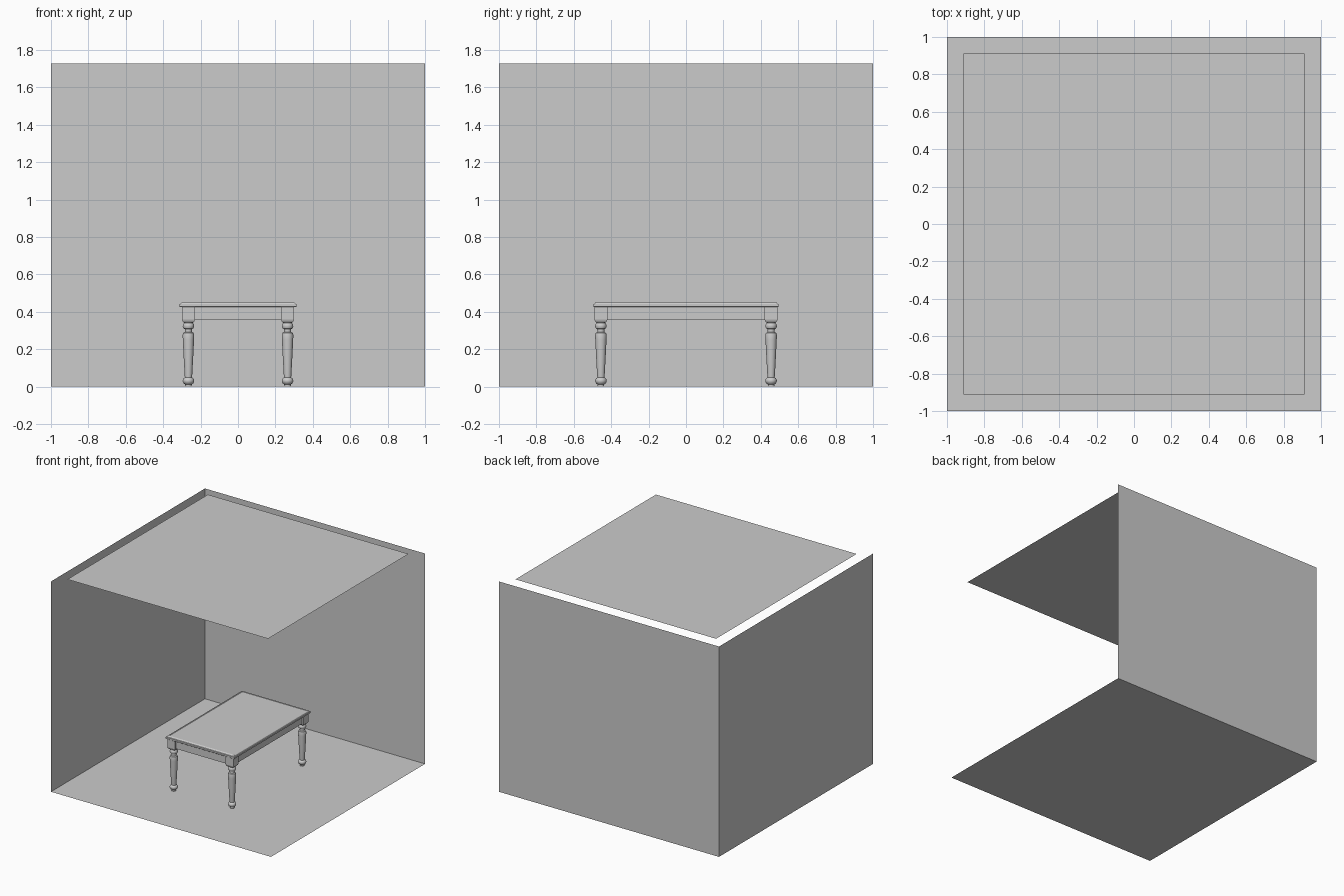
import bpy, bmesh, math
from mathutils import Vector

if "Cube" in bpy.data.objects:
    bpy.data.objects.remove(bpy.data.objects["Cube"])

grey = bpy.data.materials.new("light grey")
grey.diffuse_color = (0.6, 0.6, 0.6, 1)
grey.use_nodes = True
grey.node_tree.nodes["Principled BSDF"].inputs["Base Color"].default_value = grey.diffuse_color


def make(name, bm, smooth=False):
    bmesh.ops.recalc_face_normals(bm, faces=bm.faces)
    me = bpy.data.meshes.new(name)
    bm.to_mesh(me)
    bm.free()
    me.materials.append(grey)
    ob = bpy.data.objects.new(name, me)
    bpy.context.collection.objects.link(ob)
    if smooth:
        bpy.ops.object.select_all(action='DESELECT')
        ob.select_set(True)
        bpy.context.view_layer.objects.active = ob
        bpy.ops.object.shade_smooth_by_angle(angle=math.radians(35))
    return ob


def sheet(name, centre, u, v):
    """Thin panel; u and v are half-extent vectors, normal is u x v."""
    c, u, v = Vector(centre), Vector(u), Vector(v)
    me = bpy.data.meshes.new(name)
    me.from_pydata([c - u - v, c + u - v, c + u + v, c - u + v], [], [(0, 1, 2, 3)])
    me.materials.append(grey)
    bpy.context.collection.objects.link(bpy.data.objects.new(name, me))


def loft(bm, rings):
    """Skin rings of points and cap both ends."""
    loops = [[bm.verts.new(p) for p in r] for r in rings]
    n = len(loops[0])
    for a, b in zip(loops, loops[1:]):
        for i in range(n):
            j = (i + 1) % n
            bm.faces.new((a[i], a[j], b[j], b[i]))
    bm.faces.new(loops[0][::-1])
    bm.faces.new(loops[-1])


def rect(hx, hy, z, cx=0, cy=0):
    return [(cx + sx * hx, cy + sy * hy, z)
            for sx, sy in ((-1, -1), (1, -1), (1, 1), (-1, 1))]


# Room shell: open at the front and right
H = 1.728
sheet("floor", (0, 0, 0), (1, 0, 0), (0, 1, 0))
sheet("back_wall", (0, 1, H / 2), (1, 0, 0), (0, 0, H / 2))
sheet("left_wall", (-1, 0, H / 2), (0, 1, 0), (0, 0, H / 2))
sheet("ceiling_panel", (0, 0, 1.735), (0.912, 0, 0), (0, 0.912, 0))

# Table top with stepped moulded edge
bm = bmesh.new()
loft(bm, [rect(0.313 - d, 0.495 - d, z) for d, z in
          ((0.004, 0.425), (0, 0.428), (0, 0.441), (0.006, 0.443),
           (0.010, 0.449), (0.016, 0.452), (0.022, 0.452), (0.024, 0.450))])
make("table_top", bm)

# Apron boards between the legs
LX, LY, T = 0.265, 0.455, 0.008
for s, side in ((-1, "a"), (1, "b")):
    for part, hx, hy, cx, cy in (("end_apron", LX - 0.03, T, 0, s * (LY + 0.015)),
                                 ("side_apron", T, LY - 0.03, s * (LX + 0.015), 0)):
        bm = bmesh.new()
        loft(bm, [rect(hx, hy, z, cx, cy) for z in (0.36, 0.426)])
        make(part + "_" + side, bm)

# Turned legs with a square block on top
profile = [(0.017, 0), (0.018, 0.012), (0.026, 0.018), (0.031, 0.028), (0.030, 0.038),
           (0.025, 0.045), (0.019, 0.049), (0.020, 0.058), (0.025, 0.15), (0.030, 0.25),
           (0.031, 0.275), (0.028, 0.287), (0.020, 0.291), (0.018, 0.300), (0.020, 0.308),
           (0.027, 0.312), (0.031, 0.322), (0.029, 0.333), (0.023, 0.340), (0.024, 0.352)]
N = 24
for sx in (-1, 1):
    for sy in (-1, 1):
        tag = ("left" if sx < 0 else "right") + ("_front" if sy < 0 else "_back")
        cx, cy = sx * LX, sy * LY
        bm = bmesh.new()
        loft(bm, [[(cx + r * math.cos(math.tau * i / N), cy + r * math.sin(math.tau * i / N), z)
                   for i in range(N)] for r, z in profile])
        make("turned_leg_" + tag, bm, smooth=True)
        bm = bmesh.new()
        loft(bm, [rect(w, w, z, cx, cy) for w, z in
                  ((0.025, 0.343), (0.031, 0.349), (0.035, 0.360), (0.035, 0.426))])
        make("leg_block_" + tag, bm)
